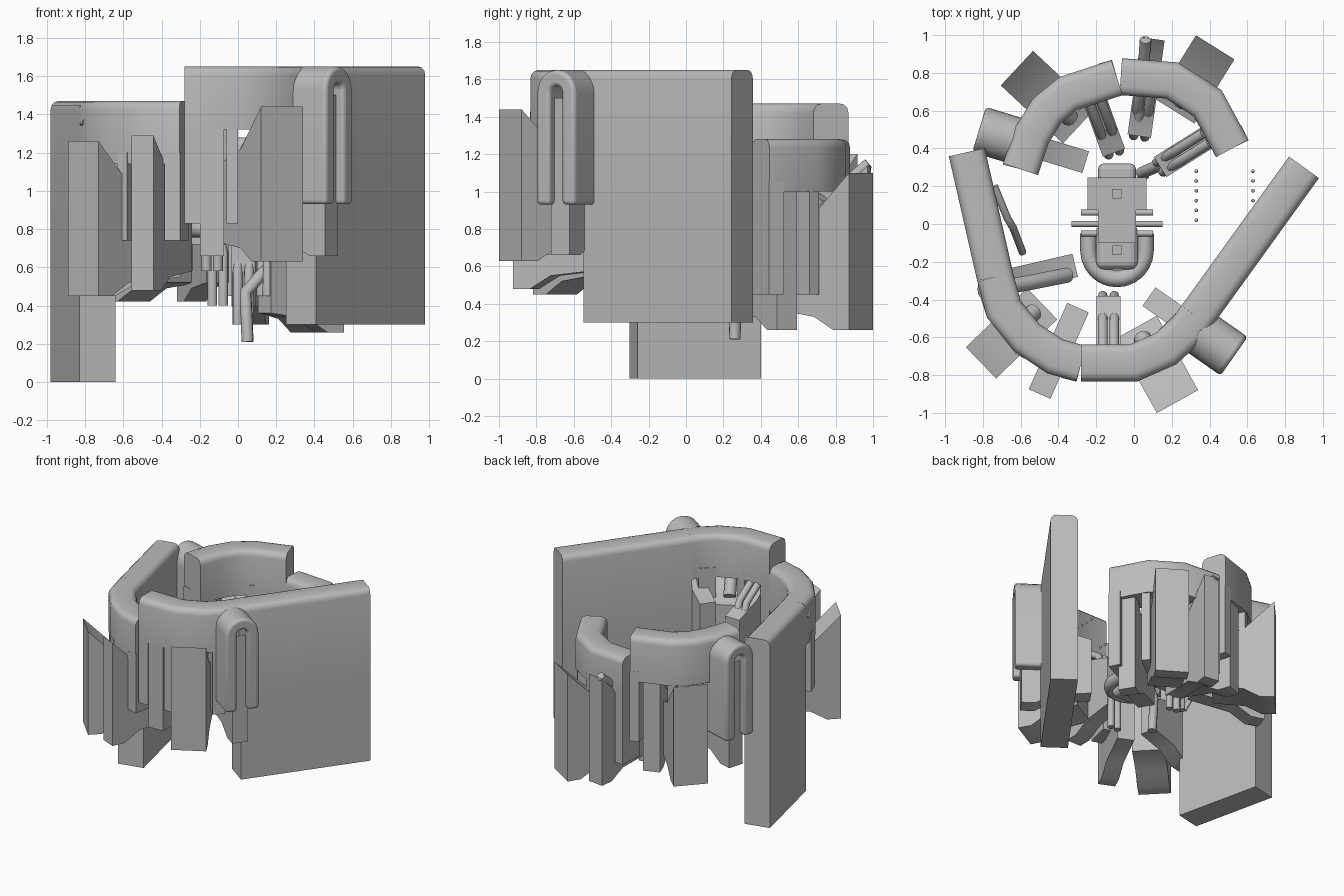
import bpy, bmesh, math
from mathutils import Vector, Matrix

if "Cube" in bpy.data.objects:
    bpy.data.objects.remove(bpy.data.objects["Cube"])

grey = bpy.data.materials.new("plain grey")
grey.use_nodes = True
grey.diffuse_color = (0.5, 0.5, 0.5, 1)
grey.node_tree.nodes["Principled BSDF"].inputs["Base Color"].default_value = (0.5, 0.5, 0.5, 1)


def finish(name, bm, smooth=True, bevel=0.0):
    """Turn a bmesh into a named, shaded object."""
    bmesh.ops.recalc_face_normals(bm, faces=bm.faces)
    mesh = bpy.data.meshes.new(name)
    bm.to_mesh(mesh)
    bm.free()
    mesh.materials.append(grey)
    ob = bpy.data.objects.new(name, mesh)
    bpy.context.collection.objects.link(ob)
    if bevel:
        mod = ob.modifiers.new("round", 'BEVEL')
        mod.width, mod.segments = bevel, 3
        mod.limit_method, mod.angle_limit = 'ANGLE', math.radians(50)
    if smooth:
        bpy.ops.object.select_all(action='DESELECT')
        ob.select_set(True)
        bpy.context.view_layer.objects.active = ob
        bpy.ops.object.shade_smooth_by_angle(angle=math.radians(50))
    return ob


def wall(name, path, z0, z1, width=0.195, r=0.045):
    """Sweep an upright section along a plan path; r rounds the top edges."""
    pts = [Vector(p) for p in path]
    h = width / 2
    side = [(h, z0), (h, z1 - r)]
    if r:
        side += [(h - r * (1 - math.cos(a)), z1 - r + r * math.sin(a))
                 for a in (math.pi / 6, math.pi / 3, math.pi / 2)]
    section = side + [(-o, z) for o, z in reversed(side)]
    bm = bmesh.new()
    rings = []
    for i, p in enumerate(pts):
        before = (p - pts[i - 1]).normalized() if i else (pts[1] - p).normalized()
        after = (pts[i + 1] - p).normalized() if i < len(pts) - 1 else before
        t = (before + after).normalized()
        n = Vector((t.y, -t.x)) / max(t.dot(before), 0.5)
        rings.append([bm.verts.new((p.x + n.x * o, p.y + n.y * o, z)) for o, z in section])
    for a, b in zip(rings, rings[1:]):
        for k in range(len(section)):
            j = (k + 1) % len(section)
            bm.faces.new((a[k], a[j], b[j], b[k]))
    bm.faces.new(rings[0])
    bm.faces.new(rings[-1][::-1])
    return finish(name, bm)


def frame(outer, angle):
    """Local x runs outward, local y across, z up, origin at the outer end."""
    return Matrix.Translation((outer[0], outer[1], 0)) @ Matrix.Rotation(math.radians(angle), 4, 'Z')


def extrude_profile(name, profile, width, matrix, across=True, bevel=0.0):
    """Extrude a radial profile across, or a frontal profile inward."""
    bm = bmesh.new()
    if across:
        verts = [bm.verts.new((u, -width / 2, z)) for u, z in profile]
        move = (0, width, 0)
    else:
        verts = [bm.verts.new((0, u, z)) for u, z in profile]
        move = (-width, 0, 0)
    face = bm.faces.new(verts)
    new = bmesh.ops.extrude_face_region(bm, geom=[face])["geom"]
    bmesh.ops.translate(bm, vec=move, verts=[g for g in new if isinstance(g, bmesh.types.BMVert)])
    bm.transform(matrix)
    return finish(name, bm, bevel=bevel)


def block(name, outer, angle, width, length, z0, z1):
    """Upright radial slab whose top and inner bottom edge slant."""
    profile = [(0, z0), (-0.1, z0), (-0.22, z0 + 0.07), (-length, z0 + 0.1),
               (-length, z1 - 0.3), (-0.22, z1 - 0.22), (0, z1)]
    extrude_profile(name, profile, width, frame(outer, angle))


def hook(name, outer, angle, length, z0, z1, foot):
    """Inverted U slab with a plate standing in its slot."""
    R, r, n = 0.125, 0.04, 12
    arcs = [math.pi * i / n for i in range(n + 1)]
    profile = [(R, z0)] + [(R * math.cos(a), z1 - R + R * math.sin(a)) for a in arcs] + [(-R, z0), (-r, z0)]
    profile += [(r * math.cos(a), z1 - R + r * math.sin(a)) for a in reversed(arcs)] + [(r, z0)]
    extrude_profile(name, profile, length, frame(outer, angle), False, 0.02)
    inner = frame(outer, angle) @ Vector((-0.05, 0, 0))
    block(name + "_plate", inner, angle, 0.12, length + 0.26, foot, z1 - 0.15)


def tube(name, points, radius):
    curve = bpy.data.curves.new(name, 'CURVE')
    curve.dimensions = '3D'
    curve.bevel_depth, curve.bevel_resolution = radius, 3
    curve.use_fill_caps = True
    spline = curve.splines.new('POLY')
    spline.points.add(len(points) - 1)
    for sp, p in zip(spline.points, points):
        sp.co = (*p, 1)
    curve.materials.append(grey)
    ob = bpy.data.objects.new(name, curve)
    bpy.context.collection.objects.link(ob)


def tube_pair(name, outer, angle, length, top, end):
    """Two thin pipes that lie on a slab and drop down its inner end."""
    m = frame(outer, angle)
    for side in (-1, 1):
        y = side * 0.03
        pts = [(-0.16, y, top), (-length * 0.7, y, top - 0.1), (-length, y, end + 0.27), (-length, y, end)]
        tube(f"{name}_{side}", [m @ Vector(p) for p in pts], 0.026)


def box(name, x, y, z, sx, sy, sz, bevel=0.0):
    bm = bmesh.new()
    bmesh.ops.create_cube(bm, size=1)
    bm.transform(Matrix.Translation((x, y, z)) @ Matrix.Diagonal((sx, sy, sz, 1)))
    return finish(name, bm, False, bevel)


# Tall front wall with its long straight wing
bend = (0.33, -0.49)
tip = (0.90, 0.30)
wall("front_band", [(-0.28, -0.735), (0.0, -0.735), (0.17, -0.66), (0.28, -0.56), bend], 1.32, 1.65)
wall("front_wing_upper", [bend, tip], 0.93, 1.65)
wall("front_wing_lower", [bend, tip], 0.30, 0.93, r=0)
for i, seg in enumerate([[(-0.28, -0.735), (-0.2, -0.735)], [(-0.06, -0.735), (0.0, -0.735)],
                         [(0.2, -0.63), (0.29, -0.54)]]):
    wall(f"front_leg_{i}", seg, 0.83, 1.4, r=0)

# Side wall with a deep straight wing
knee = (-0.735, -0.28)
side_end = (-0.885, 0.38)
wall("side_band", [(-0.28, -0.74), (-0.42, -0.7), (-0.57, -0.6), (-0.69, -0.45), knee], 1.14, 1.47)
wall("side_wing_upper", [knee, side_end], 0.63, 1.47)
wall("side_wing_lower", [knee, side_end], 0.0, 0.63, r=0)
for i, seg in enumerate([[(-0.28, -0.74), (-0.36, -0.72)], [(-0.53, -0.63), (-0.58, -0.6)],
                         [(-0.69, -0.45), (-0.72, -0.36)]]):
    wall(f"side_leg_{i}", seg, 0.74, 1.2, r=0)

# Two rear walls
wall("rear_high_band", [(-0.09, 0.775), (-0.35, 0.69), (-0.46, 0.6), (-0.54, 0.47), (-0.6, 0.29)], 1.12, 1.47)
for i, seg in enumerate([[(-0.09, 0.775), (-0.16, 0.755)], [(-0.33, 0.69), (-0.38, 0.66)],
                         [(-0.58, 0.37), (-0.6, 0.29)]]):
    wall(f"rear_high_leg_{i}", seg, 0.65, 1.2, r=0)
wall("rear_low_band", [(-0.07, 0.78), (0.2, 0.76), (0.39, 0.64), (0.52, 0.4)], 1.0, 1.28)
for i, seg in enumerate([[(-0.07, 0.78), (0.0, 0.775)], [(0.2, 0.76), (0.25, 0.73)],
                         [(0.37, 0.65), (0.41, 0.6)], [(0.48, 0.48), (0.52, 0.4)]]):
    wall(f"rear_low_leg_{i}", seg, 0.45, 1.05, r=0)

# Wide slabs: outer end, heading, width, length, bottom, top
wide = [("front_slab", (0.23, -0.94), -61, 0.25, 0.45, 0.63, 1.44),
        ("front_side_slab", (-0.81, -0.735), -136, 0.23, 0.45, 0.45, 1.26),
        ("rear_side_slab", (-0.62, 0.825), 137, 0.25, 0.45, 0.42, 1.2),
        ("rear_slab", (0.43, 0.935), 58, 0.24, 0.4, 0.26, 1.1)]
for name, outer, angle, width, length, z0, z1 in wide:
    block(name, outer, angle, width, length, z0, z1)
    m = frame(outer, angle)
    tube(name + "_stub", [m @ Vector((-0.25, 0, z1 - 0.13)), m @ Vector((-length + 0.06, 0, z1 - 0.26))], 0.045)

# Narrow slabs
narrow = [("front_fin", (-0.135, -0.83), -90, 0.45, 0.66, 1.44),
          ("front_side_fin", (-0.5, -0.9), -114, 0.5, 0.48, 1.29),
          ("side_fin", (-0.75, -0.32), -167, 0.45, 0.45, 1.1),
          ("rear_high_fin", (-0.26, 0.8), 110, 0.45, 0.42, 1.18),
          ("rear_fin", (0.1, 0.98), 82, 0.52, 0.3, 1.14),
          ("rear_low_fin", (0.52, 0.54), 32, 0.45, 0.26, 1.07)]
for name, outer, angle, length, z0, z1 in narrow:
    block(name, outer, angle, 0.125, length, z0, z1)

# Pipe pairs on four of the narrow slabs, each ending lower than the last
drops = {"front_fin": 0.58, "rear_high_fin": 0.4, "rear_fin": 0.3, "rear_low_fin": 0.45}
for name, outer, angle, length, z0, z1 in narrow:
    if name in drops:
        tube_pair(name + "_pipe", outer, angle, length, z1 - 0.12, drops[name])

# Hooked slabs
hook("front_hook", (0.53, -0.70), -35, 0.24, 0.93, 1.65, 0.66)
hook("rear_hook", (-0.82, 0.50), 163, 0.28, 0.72, 1.45, 0.48)

# Loose pipes
tube("side_pipe", [(-0.81, -0.355, 1.38), (-0.55, -0.31, 1.25), (-0.35, -0.27, 1.05)], 0.04)
tube("slanted_pipe", [(-0.74, 0.2, 1.1), (-0.67, 0.03, 1.05), (-0.64, -0.02, 1.0), (-0.59, -0.15, 0.8)], 0.02)
tube("rear_pipe", [(0.06, 0.975, 1.15), (0.05, 0.8, 1.0), (0.02, 0.5, 0.8)], 0.03)
tube("centre_drop_pipe", [(0.2, 0.34, 0.65), (0.04, 0.27, 0.47), (0.05, 0.26, 0.21)], 0.032)

# Central machine
box("core_rear", -0.09, 0.16, 0.82, 0.31, 0.17, 0.2)
box("core_rear_end", -0.09, 0.25, 0.82, 0.2, 0.14, 0.18, 0.03)
box("core_rear_stud", -0.09, 0.16, 0.925, 0.05, 0.05, 0.02)
box("core_bridge", -0.09, 0.0, 0.84, 0.2, 0.2, 0.16)
box("core_front", -0.09, -0.12, 0.8, 0.22, 0.24, 0.16, 0.04)
box("core_front_stud", -0.09, -0.14, 0.885, 0.05, 0.05, 0.02)
arc = [math.pi * (1 + i / 12) for i in range(13)]
ring = [(-0.24, -0.05, 0.8)] + [(-0.09 + 0.15 * math.cos(a), -0.14 + 0.15 * math.sin(a), 0.8) for a in arc]
tube("core_ring", ring + [(0.06, -0.05, 0.8)], 0.045)
for i, y in enumerate((0.06, 0.0, -0.05)):
    reach = 0.24 if i == 1 else 0.19
    tube(f"core_rod_{i}", [(-0.09 - reach, y, 0.84), (-0.09 + reach, y, 0.84)], 0.016)

# Two rows of small beads
for x in (0.33, 0.63):
    for i in range(6):
        bm = bmesh.new()
        bmesh.ops.create_icosphere(bm, subdivisions=1, radius=0.011)
        bm.transform(Matrix.Translation((x, 0.02 + 0.052 * i, 0.9)))
        finish(f"bead_{x}_{i}", bm)
